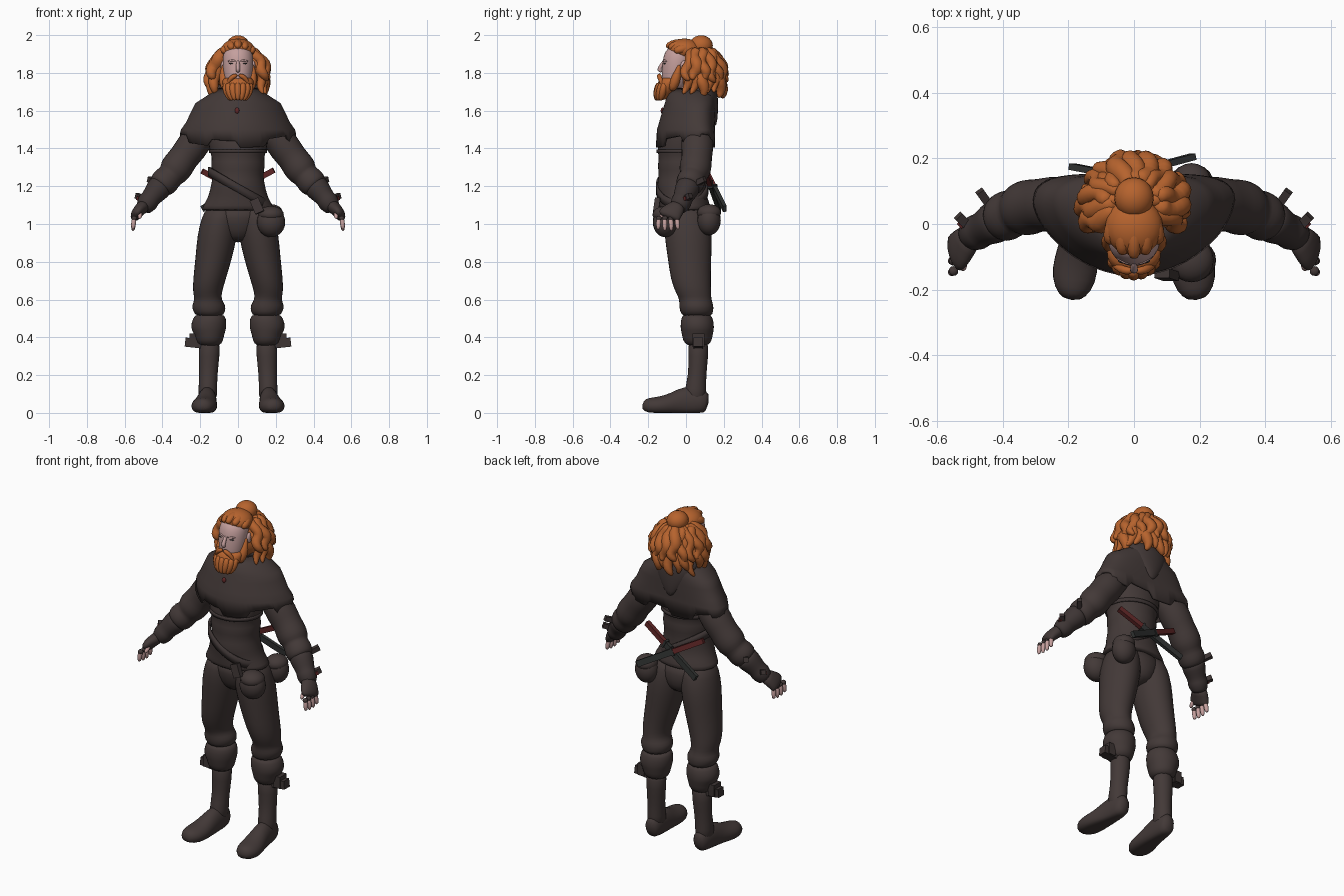
import bpy
import bmesh
import math
import random
from mathutils import Vector

random.seed(4)
default = bpy.data.objects.get("Cube")
if default:
    bpy.data.objects.remove(default)


def make_material(name, red, green, blue):
    material = bpy.data.materials.new(name)
    material.use_nodes = True
    colour = (red, green, blue, 1)
    material.diffuse_color = colour
    material.node_tree.nodes["Principled BSDF"].inputs["Base Color"].default_value = colour
    return material


cloth = make_material("dark brown cloth", .056, .041, .039)
leather = make_material("darker leather", .047, .035, .034)
hair = make_material("ginger hair", .47, .125, .027)
skin = make_material("pale skin", .56, .35, .34)
grip = make_material("dark red grip", .12, .02, .02)
metal = make_material("blackened metal", .03, .032, .031)
AXIS_X, AXIS_Y, AXIS_Z = Vector((1, 0, 0)), Vector((0, 1, 0)), Vector((0, 0, 1))


def add_mesh(name, verts, faces, material, smooth, subdivide, mirror):
    mesh = bpy.data.meshes.new(name)
    mesh.from_pydata(verts, [], faces)
    bm = bmesh.new()
    bm.from_mesh(mesh)
    bmesh.ops.recalc_face_normals(bm, faces=bm.faces)
    bm.to_mesh(mesh)
    bm.free()
    mesh.materials.append(material)
    for face in mesh.polygons:
        face.use_smooth = smooth
    obj = bpy.data.objects.new(name, mesh)
    bpy.context.collection.objects.link(obj)
    if mirror:
        obj.modifiers.new("mirror", "MIRROR").use_mirror_merge = False
    if subdivide:
        modifier = obj.modifiers.new("subdivide", "SUBSURF")
        modifier.levels = modifier.render_levels = subdivide
    return obj


def loft(name, rings, material, mirror=False, sides=12, subdivide=1, across=None,
         bend=0, capped=True):
    """Skin oval rings (x, y, z, radius, second radius); across tilts them along the path."""
    centres = [Vector(ring[:3]) for ring in rings]
    verts, faces = [], []
    # Subdivision pulls rings inward, so widen them to keep the stated radius
    widen = 1 / (.75 + .25 * math.cos(math.tau / sides)) if subdivide else 1
    for i, ring in enumerate(rings):
        u, v = AXIS_X, AXIS_Y
        if across:
            tangent = centres[min(i + 1, len(rings) - 1)] - centres[max(i - 1, 0)]
            u = across.cross(tangent).normalized()
            v = tangent.cross(u).normalized()
        for k in range(sides):
            angle = math.tau * (k + .5) / sides
            offset = u * ring[3] * math.cos(angle) + v * ring[-1] * math.sin(angle)
            point = centres[i] + widen * offset
            point.y += bend * point.x ** 2
            point.z = max(point.z, 0)
            verts.append(point)
    for i in range(len(rings) - 1):
        for k in range(sides):
            a, b = i * sides + k, i * sides + (k + 1) % sides
            faces.append((a, b, b + sides, a + sides))
    if capped:
        faces += [tuple(range(sides)), tuple(range(len(verts) - sides, len(verts)))]
    return add_mesh(name, verts, faces, material, sides > 4, subdivide, mirror)


def bar(name, start, end, width, depth, material, mirror=False, across=AXIS_Y):
    return loft(name, [(*start, width, depth), (*end, width, depth)], material,
                mirror, 4, 0, across)


def ball(name, centre, size, material, mirror=False):
    bm = bmesh.new()
    bmesh.ops.create_uvsphere(bm, u_segments=20, v_segments=12, radius=1)
    verts = [[c + s * p for c, s, p in zip(centre, size, vert.co)] for vert in bm.verts]
    faces = [[vert.index for vert in face.verts] for face in bm.faces]
    bm.free()
    return add_mesh(name, verts, faces, material, True, 0, mirror)


def upright(rows):
    """Rings centred on x = 0 from (z, y, half width, half depth)."""
    return [(0, y, z, width, depth) for z, y, width, depth in rows]


def band(name, height, slope, y, width, depth, tall, material):
    obj = loft(name, upright([(height - tall, y, width, depth), (height + tall, y, width, depth)]),
               material, sides=40, subdivide=0, capped=False)
    for vert in obj.data.vertices:
        vert.co.z += slope * vert.co.x
    obj.modifiers.new("thickness", "SOLIDIFY").thickness = .012


# Tunic with gathered folds and a flared hem
loft("tunic", upright([
    (1.56, 0, .17, .11), (1.45, -.015, .16, .13), (1.38, -.018, .149, .134),
    (1.35, -.02, .136, .122), (1.31, -.02, .145, .132), (1.26, -.02, .132, .122),
    (1.21, -.025, .142, .13), (1.16, -.02, .152, .126), (1.12, -.01, .17, .132),
    (1.075, -.005, .198, .136), (1.07, -.005, .18, .12)]), cloth, sides=20)
band("chest_strap", 1.385, 0, -.018, .153, .138, .01, leather)
band("slung_belt", 1.19, -.55, -.02, .16, .139, .024, leather)

# Shoulder mantle with a stepped hem, and the lowered hood
sides = 72
mantle = loft("mantle", upright([
    (1.72, .045, .1, .1), (1.69, .03, .148, .128), (1.64, .022, .225, .134),
    (1.6, .016, .246, .141), (1.54, .006, .274, .148), (1.5, 0, .302, .154),
    (1.44, -.002, .308, .156)]), cloth, sides=sides, subdivide=0, bend=.8, capped=False)
for k, vert in enumerate(mantle.data.vertices[-sides:]):
    vert.co.z += .4 * vert.co.x ** 2 - (.036 if k // 6 % 2 else 0)
mantle.modifiers.new("thickness", "SOLIDIFY").thickness = .015
loft("hood", upright([(1.51, .148, .012, .014), (1.59, .136, .075, .034), (1.66, .112, .13, .058),
                      (1.72, .083, .14, .083), (1.745, .07, .1, .07)]), cloth)
ball("collar_bead", (-.005, -.125, 1.6), (.012, .009, .016), grip)

# Trousers, knee folds and boots
loft("trouser_seat", upright([(1.1, 0, .15, .115), (1.03, .005, .155, .122),
                              (.97, .012, .125, .115), (.9, .015, .06, .08)]), cloth)
loft("trouser_leg", [
    (.085, 0, 1.1, .08, .1), (.096, .005, 1.03, .098, .12), (.11, .012, .94, .106, .127),
    (.126, .018, .83, .098, .116), (.153, .025, .7, .086, .106), (.163, .04, .635, .076, .093),
    (.158, .05, .598, .07, .084), (.155, .055, .57, .09, .092), (.153, .056, .54, .086, .088),
    (.15, .06, .505, .07, .08)], cloth, True, 16)
loft("boot_cuff", [
    (.15, .058, .525, .07, .07), (.15, .058, .505, .088, .084), (.157, .06, .45, .097, .091),
    (.152, .06, .42, .08, .082), (.152, .06, .385, .074, .078), (.15, .062, .35, .055, .055)],
     cloth, True, 16)
loft("boot_shaft", [
    (.15, .065, .4, .06, .058), (.153, .065, .3, .055, .053), (.157, .06, .2, .048, .047),
    (.16, .05, .13, .05, .057), (.16, .05, .05, .05, .06)], cloth, True)
loft("boot_foot", [
    (.157, .12, .05, .035, .05), (.16, .08, .06, .048, .072), (.163, 0, .06, .05, .086),
    (.17, -.07, .045, .06, .06), (.18, -.14, .035, .072, .05), (.186, -.2, .035, .058, .046),
    (.19, -.232, .042, .025, .024)], cloth, True, 14, across=AXIS_Z)
bar("boot_buckle", (.19, .065, .365), (.28, .065, .375), .034, .036, leather, True)
bar("buckle_plate", (.235, .065, .35), (.235, .065, .42), .03, .045, leather, True)

# Sleeves, bracers and gloves
loft("sleeve", [
    (.14, .05, 1.52, .07), (.205, .06, 1.465, .082), (.25, .06, 1.4, .087),
    (.285, .058, 1.355, .078), (.317, .052, 1.31, .086), (.342, .045, 1.275, .083),
    (.358, .038, 1.255, .067), (.378, .03, 1.235, .077), (.405, .015, 1.205, .074),
    (.42, .01, 1.19, .057)], cloth, True, 14, across=AXIS_Y)
loft("bracer", [
    (.4, .018, 1.21, .058), (.415, .01, 1.195, .068), (.44, -.005, 1.165, .06),
    (.465, -.018, 1.133, .05), (.475, -.024, 1.12, .058), (.495, -.035, 1.092, .048),
    (.505, -.042, 1.08, .04)], leather, True, across=AXIS_Y)
bar("bracer_upper_buckle", (.42, .03, 1.205), (.47, .1, 1.237), .018, .02, leather, True, AXIS_Z)
bar("bracer_lower_buckle", (.49, -.02, 1.125), (.535, .025, 1.15), .02, .02, leather, True, AXIS_Z)
bar("bracer_red_tie", (.49, -.035, 1.118), (.53, .005, 1.138), .014, .014, grip, True, AXIS_Z)
loft("glove", [
    (.495, -.035, 1.1, .036, .042), (.515, -.055, 1.08, .034, .05),
    (.538, -.085, 1.055, .03, .064), (.548, -.095, 1.03, .022, .06)],
     cloth, True, across=AXIS_Y)
for j in range(4):
    base, middle = Vector((.545, -.05 - .03 * j, 1.045)), Vector((.553, -.047 - .033 * j, 1.015))
    tip = Vector((.556, -.042 - .035 * j, .955 + .008 * abs(j - 1.5)))
    loft("glove_finger", [(*base, .017), (*middle, .016)], cloth, True, 8, across=AXIS_Y)
    loft("finger_tip", [(*base, .01), (*middle, .014), (*tip, .011)], skin, True, 8,
         across=AXIS_Y)
loft("glove_thumb", [(.51, -.07, 1.09, .02), (.515, -.115, 1.06, .018)], cloth, True, 8,
     across=AXIS_X)
loft("thumb_tip", [(.515, -.105, 1.065, .014), (.522, -.145, 1.025, .011)], skin, True, 8,
     across=AXIS_X)

# Belt pouches
for name, centre, size in (("front_pouch", (.175, -.11, 1.01), (.075, .066, .08)),
                           ("rear_pouch", (.175, .122, 1.02), (.068, .062, .08))):
    ball(name, centre, size, cloth)
    flap = [c + offset for c, offset in zip(centre, (0, 0, .04))]
    ball(name + "_flap", flap, (size[0] * .9, size[1] * 1.02, .045), cloth)
bar("pouch_tab", (.085, -.15, 1.13), (.115, -.16, 1.06), .035, .02, leather)

# Two daggers crossed behind the waist
for name, start, end, share in (
        ("left_dagger", (.19, .1, 1.285), (-.19, .175, 1.08), .36),
        ("right_dagger", (-.19, .105, 1.28), (.18, .205, 1.08), .45)):
    start, end = Vector(start), Vector(end)
    guard = start.lerp(end, share)
    bar(name + "_grip", start, guard, .021, .017, grip)
    bar(name + "_guard", guard, start.lerp(end, share + .03), .034, .02, metal)
    bar(name + "_sheath", guard, end, .025, .014, metal)

# Head and face
loft("neck", upright([(1.56, .02, .06, .06), (1.76, -.01, .055, .06)]), skin)
loft("head", upright([
    (1.7, -.07, .045, .05), (1.75, -.058, .068, .07), (1.8, -.05, .077, .079),
    (1.85, -.045, .081, .08), (1.9, -.035, .08, .083), (1.95, -.02, .06, .065)]),
     skin, sides=16, subdivide=2)
loft("nose", [(0, -.112, 1.87, .008), (0, -.133, 1.835, .011), (0, -.146, 1.815, .013),
              (0, -.125, 1.805, .01)], skin, across=AXIS_X, sides=8)
ball("ear", (.08, -.01, 1.835), (.012, .02, .03), skin, True)
ball("eye", (.032, -.111, 1.849), (.017, .009, .004), metal, True)
loft("brow", [(.01, -.121, 1.862, .005), (.033, -.115, 1.867, .006), (.056, -.099, 1.86, .004)],
     skin, True, 8, across=AXIS_Z)

# Beard, moustache and side whiskers
loft("beard", upright([
    (1.655, -.128, .035, .025), (1.685, -.118, .062, .045), (1.725, -.1, .08, .058),
    (1.76, -.085, .085, .06), (1.778, -.075, .072, .054)]), hair, sides=16)
loft("moustache", [(.002, -.142, 1.79, .01), (.028, -.143, 1.782, .014),
                   (.052, -.13, 1.755, .011), (.062, -.125, 1.725, .005)],
     hair, True, 8, across=AXIS_Y)
loft("side_whisker", [(.078, -.035, 1.845, .008), (.078, -.042, 1.81, .016),
                      (.076, -.055, 1.76, .031), (.06, -.08, 1.7, .02)],
     hair, True, 8, across=AXIS_Y)
for j in range(7):
    angle = math.radians(-160 + 23 * j)
    x, y = math.cos(angle), math.sin(angle)
    loft("beard_lock", [(.068 * x, -.09 + .052 * y, 1.75, .015),
                        (.07 * x, -.1 + .052 * y, 1.715, .02),
                        (.055 * x, -.11 + .046 * y, 1.68, .018),
                        (.04 * x, -.125 + .034 * y, 1.652, .008)], hair, False, 8, across=AXIS_Y)

# Swept back crown and bun
ball("crown_hair", (0, -.008, 1.922), (.088, .088, .06), hair)
for j in range(-2, 3):
    x = .034 * j
    drop = .014 * j * j
    loft("crown_strand", [(x, -.106 + drop, 1.935 - drop * .6, .013),
                          (x * 1.05, -.08 + drop / 2, 1.952 - drop * .6, .022),
                          (x * 1.05, -.02, 1.96 - drop * .6, .025),
                          (x * .6, .05, 1.945, .02)], hair, False, 10, across=AXIS_X)
ball("hair_bun", (0, .08, 1.945), (.06, .062, .054), hair)

# Loose wavy hair around the sides and back, fuller towards the ends
ball("hair_mass", (0, .075, 1.8), (.118, .115, .12), hair)
spread = (.055, .082, .104, .122, .138, .142, .15)
for layer in range(2):
    count = 14 - layer
    for j in range(count):
        angle = math.radians(-25 + 230 * j / (count - 1))
        phase, thick = random.uniform(0, 6), random.uniform(.78, 1.17)
        length = random.uniform(.225, .275) - .06 * layer
        rings = []
        for i, reach in enumerate(spread):
            radius = reach + .014 * math.sin(2 * i + phase) + .01 * layer
            turn = angle + .16 * math.sin(1.7 * i + phase)
            girth = thick * (.022, .03, .032, .033, .032, .026, .01)[i]
            rings.append((radius * math.cos(turn), .062 + .92 * radius * math.sin(turn),
                          1.93 - length * i / 6, girth))
        loft("hair_lock", rings, hair, False, 8, across=AXIS_Y)
